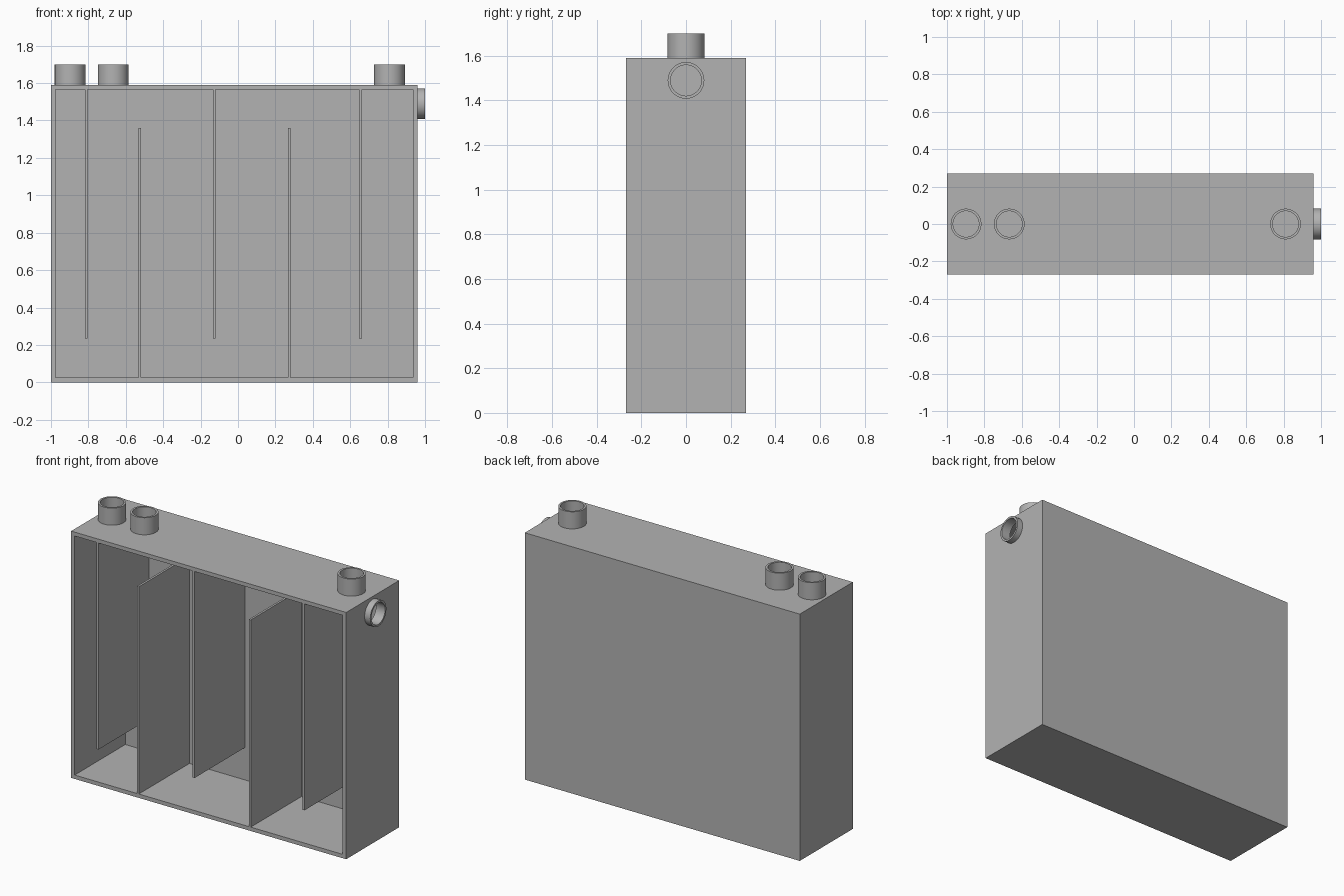
import bpy, bmesh, math
from mathutils import Matrix, Vector

cube = bpy.data.objects.get("Cube")
if cube:
    bpy.data.objects.remove(cube, do_unlink=True)

GREY = (0.45, 0.45, 0.45, 1)
mat = bpy.data.materials.new("plain grey")
mat.use_nodes = True
mat.diffuse_color = GREY
mat.node_tree.nodes["Principled BSDF"].inputs["Base Color"].default_value = GREY

LEFT, RIGHT, DEPTH, TOP, WALL = -1.0, 0.96, 0.27, 1.59, 0.025
R_OUT, R_IN = 0.082, 0.069


def add_object(name, bm):
    bmesh.ops.recalc_face_normals(bm, faces=bm.faces)
    mesh = bpy.data.meshes.new(name)
    bm.to_mesh(mesh)
    bm.free()
    mesh.materials.append(mat)
    ob = bpy.data.objects.new(name, mesh)
    bpy.context.collection.objects.link(ob)
    return ob


def box(name, lo, hi):
    lo, hi = Vector(lo), Vector(hi)
    bm = bmesh.new()
    bmesh.ops.create_cube(bm, size=1, matrix=Matrix.Translation((lo + hi) / 2)
                          @ Matrix.Diagonal((*(hi - lo), 1)))
    return add_object(name, bm)


def select_only(ob):
    bpy.ops.object.select_all(action='DESELECT')
    ob.select_set(True)
    bpy.context.view_layer.objects.active = ob


def cut(target, cutter):
    cutter.hide_render = True
    mod = target.modifiers.new("cut", 'BOOLEAN')
    mod.operation, mod.solver, mod.object = 'DIFFERENCE', 'EXACT', cutter
    select_only(target)
    bpy.ops.object.modifier_apply(modifier=mod.name)
    bpy.data.objects.remove(cutter, do_unlink=True)


def bore(frame):
    """Cylinder that opens the wall beneath a pipe."""
    bm = bmesh.new()
    bmesh.ops.create_cone(bm, cap_ends=True, segments=48, radius1=R_IN, radius2=R_IN,
                          depth=4 * WALL, matrix=frame)
    return add_object("bore_cutter", bm)


def pipe(name, frame, length):
    """Open tube rising along the local z axis of the frame."""
    bm = bmesh.new()
    profile = [(R_OUT, 0), (R_OUT, length), (R_IN, length), (R_IN, 0)]
    verts = [bm.verts.new((r, 0, z)) for r, z in profile]
    edges = [bm.edges.new((verts[i], verts[(i + 1) % 4])) for i in range(4)]
    bmesh.ops.spin(bm, geom=verts + edges, cent=(0, 0, 0), axis=(0, 0, 1),
                   angle=math.tau, steps=48)
    bmesh.ops.remove_doubles(bm, verts=bm.verts, dist=0.0005)
    bm.transform(frame)
    ob = add_object(name, bm)
    select_only(ob)
    bpy.ops.object.shade_smooth_by_angle(angle=math.radians(35))


# Open-fronted tank
tank = box("tank_shell", (LEFT, -DEPTH, 0), (RIGHT, DEPTH, TOP))
cut(tank, box("cavity_cutter", (LEFT + WALL, -2 * DEPTH, WALL),
              (RIGHT - WALL, DEPTH - WALL, TOP - WALL)))

# Pipes on the top and the side
pipes = [(f"top_pipe_{i}", Matrix.Translation((x, 0, TOP)), 0.11)
         for i, x in enumerate((-0.898, -0.667, 0.81), 1)]
pipes.append(("side_pipe", Matrix.Translation((RIGHT, 0, 1.49))
              @ Matrix.Rotation(math.pi / 2, 4, 'Y'), 0.04))
for name, frame, length in pipes:
    cut(tank, bore(frame))
    pipe(name, frame, length)


# Baffles alternately hanging from the roof and standing on the floor
def baffle(name, x, z0, z1):
    box(name, (x - 0.007, -DEPTH, z0), (x + 0.007, DEPTH - WALL, z1))


for i, x in enumerate((-0.812, -0.127, 0.655), 1):
    baffle(f"hanging_baffle_{i}", x, 0.235, TOP - WALL)
for i, x in enumerate((-0.525, 0.273), 1):
    baffle(f"standing_baffle_{i}", x, WALL, 1.36)
